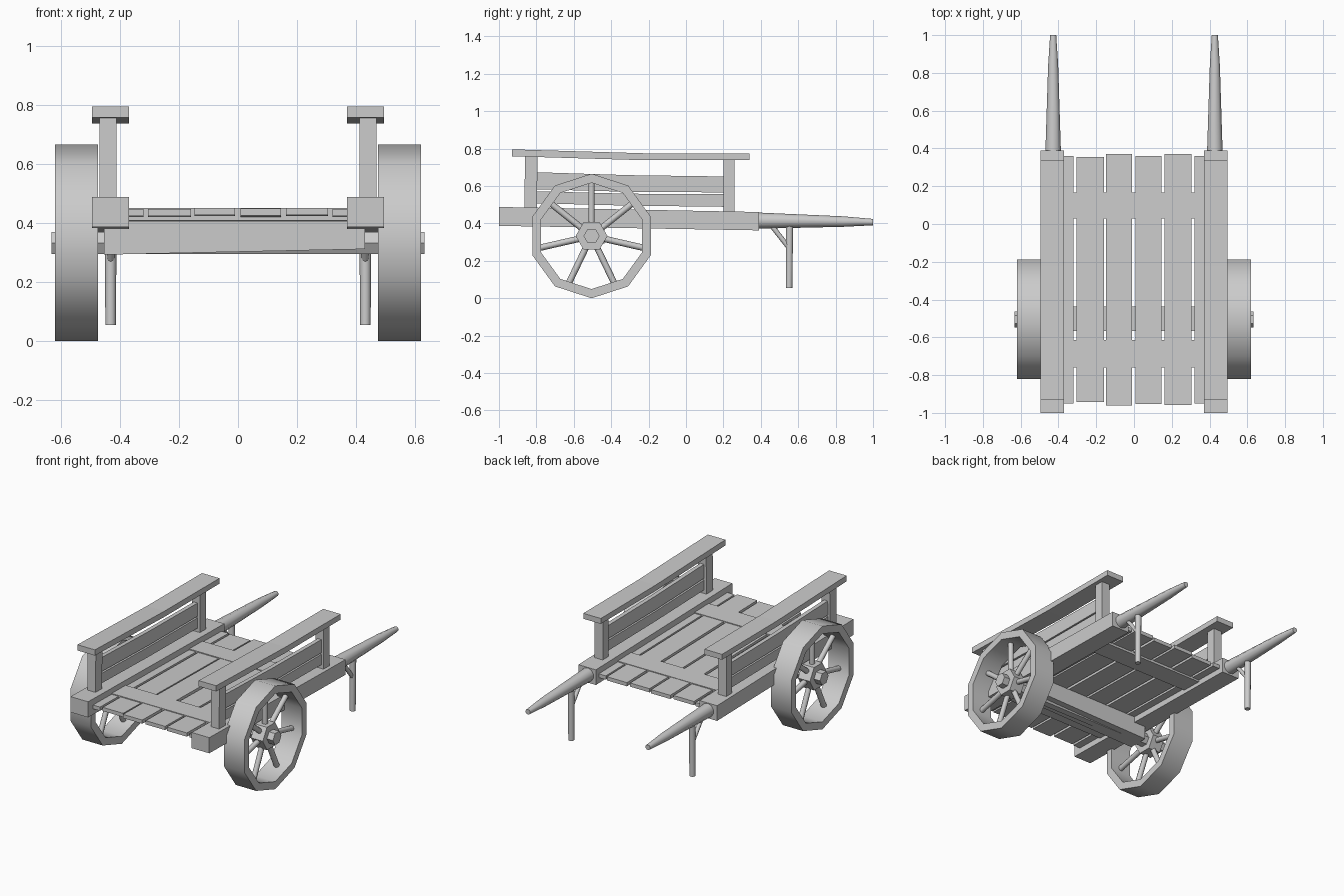
import bpy, bmesh, math
from mathutils import Vector

if "Cube" in bpy.data.objects:
    bpy.data.objects.remove(bpy.data.objects["Cube"])


def finish(name, bm, mirror=False, smooth=False):
    bmesh.ops.recalc_face_normals(bm, faces=bm.faces)
    me = bpy.data.meshes.new(name)
    bm.to_mesh(me)
    bm.free()
    ob = bpy.data.objects.new(name, me)
    bpy.context.collection.objects.link(ob)
    if smooth:
        bpy.ops.object.select_all(action='DESELECT')
        ob.select_set(True)
        bpy.context.view_layer.objects.active = ob
        bpy.ops.object.shade_smooth_by_angle(angle=math.radians(50))
    if mirror:
        ob.modifiers.new("mirror", 'MIRROR')
    return ob


def prism(name, pts, lo, hi, axis='X', mirror=False):
    """Extrude a (y, z) profile along x, or an (x, z) profile along y."""
    bm = bmesh.new()
    at = (lambda a, b, t: (t, a, b)) if axis == 'X' else (lambda a, b, t: (a, t, b))
    f = bm.faces.new([bm.verts.new(at(a, b, lo)) for a, b in pts])
    ext = bmesh.ops.extrude_face_region(bm, geom=[f])
    for v in ext['geom']:
        if isinstance(v, bmesh.types.BMVert):
            v.co += Vector(at(0, 0, hi - lo))
    return finish(name, bm, mirror)


def tube(bm, path, radii, sides, phase=0):
    """Capped tube through path points, one radius per point."""
    path = [Vector(p) for p in path]
    d = (path[-1] - path[0]).normalized()
    ref = Vector((0, 0, 1)) if abs(d.z) < 0.9 else Vector((1, 0, 0))
    u = (ref - d * ref.dot(d)).normalized()
    w = d.cross(u)
    rings = []
    for p, r in zip(path, radii):
        rings.append([bm.verts.new(p + r * (u * math.cos(a) + w * math.sin(a)))
                      for a in (phase + 2 * math.pi * i / sides for i in range(sides))])
    for a, b in zip(rings, rings[1:]):
        for i in range(sides):
            j = (i + 1) % sides
            bm.faces.new((a[i], a[j], b[j], b[i]))
    bm.faces.new(rings[0])
    bm.faces.new(rings[-1])


def rod(name, path, radii, sides=10, phase=0, mirror=True):
    bm = bmesh.new()
    tube(bm, path, radii, sides, phase)
    return finish(name, bm, mirror, True)


# side beams, slightly sloping to the rear
prism("side_beam", [(-1, .387), (.39, .363), (.39, .461), (-1, .488)], .37, .495, mirror=True)

# side walls: posts, two planks and a bent top rail
prism("front_post", [(-.865, .46), (-.798, .46), (-.793, .77), (-.86, .77)], .412, .47, mirror=True)
prism("rear_post", [(.2, .45), (.26, .45), (.26, .75), (.2, .75)], .412, .47, mirror=True)
prism("upper_side_plank", [(-.81, .583), (-.3, .569), (.21, .566), (.21, .651), (-.3, .658), (-.81, .674)],
      .428, .455, mirror=True)
prism("lower_side_plank", [(-.81, .508), (-.3, .495), (.21, .489), (.21, .556), (-.3, .559), (-.81, .572)],
      .428, .455, mirror=True)
prism("top_rail", [(-.93, .759), (-.22, .738), (.34, .738), (.34, .773), (-.22, .775), (-.93, .796)],
      .37, .495, mirror=True)

# floor planks of uneven length
SLOPE = -.0185
for x0, x1, y0, y1, z in [(-.40, -.32, -.95, .36, .448), (-.305, -.16, -.943, .355, .448),
                          (-.147, -.01, -.962, .37, .452), (.008, .146, -.952, .36, .449),
                          (.162, .305, -.957, .37, .451), (.32, .40, -.95, .36, .448)]:
    ze = z + SLOPE * (y1 - y0)
    prism("floor_plank", [(y0, z - .024), (y1, ze - .024), (y1, ze), (y0, z)], x0, x1)

# cross battens
for y0, y1 in [(-.76, -.615), (.03, .168)]:
    z0, z1 = (.454 + SLOPE * (y + .95) for y in (y0, y1))
    prism("floor_batten", [(y0, z0 - .042), (y1, z1 - .042), (y1, z1), (y0, z0)], -.40, .40)

# axle beam and axle
prism("axle_beam", [(-.455, .293), (.43, .312), (.43, .415), (-.455, .415)], -.567, -.437, axis='Y')
CY, CZ, R = -.505, .333, .333
rod("axle", [(-.633, CY, CZ), (.633, CY, CZ)], [.043, .043], 6, math.pi / 6, mirror=False)

# wheels: ten-sided rim, hub and seven spokes
bm = bmesh.new()
N = 10
rings = []
for x, r in [(.475, R), (.62, R), (.62, .284), (.475, .284)]:
    rings.append([bm.verts.new((x, CY + r * math.sin(2 * math.pi * i / N), CZ + r * math.cos(2 * math.pi * i / N)))
                  for i in range(N)])
for k in range(4):
    a, b = rings[k], rings[(k + 1) % 4]
    for i in range(N):
        j = (i + 1) % N
        bm.faces.new((a[i], a[j], b[j], b[i]))
finish("wheel_rim", bm, True, True)
rod("wheel_hub", [(.505, CY, CZ), (.59, CY, CZ)], [.085, .085], 6, math.pi / 6)
bm = bmesh.new()
for i in range(7):
    a = 2 * math.pi * i / 7
    s, c = math.sin(a), math.cos(a)
    tube(bm, [(.547, CY + .05 * s, CZ + .05 * c), (.547, CY + .29 * s, CZ + .29 * c)], [.017, .017], 8)
finish("wheel_spokes", bm, True, True)

# tapered handles
rod("handle", [(.428, .36, .416), (.428, .39, .415), (.428, .84, .410), (.428, 1, .407)],
    [.043, .043, .028, .017])

# rest legs with diagonal braces
rod("rest_leg", [(.432, .551, .055), (.432, .554, .40)], [.018, .02])
rod("leg_brace", [(.432, .46, .385), (.432, .552, .268)], [.013, .013], 8)
